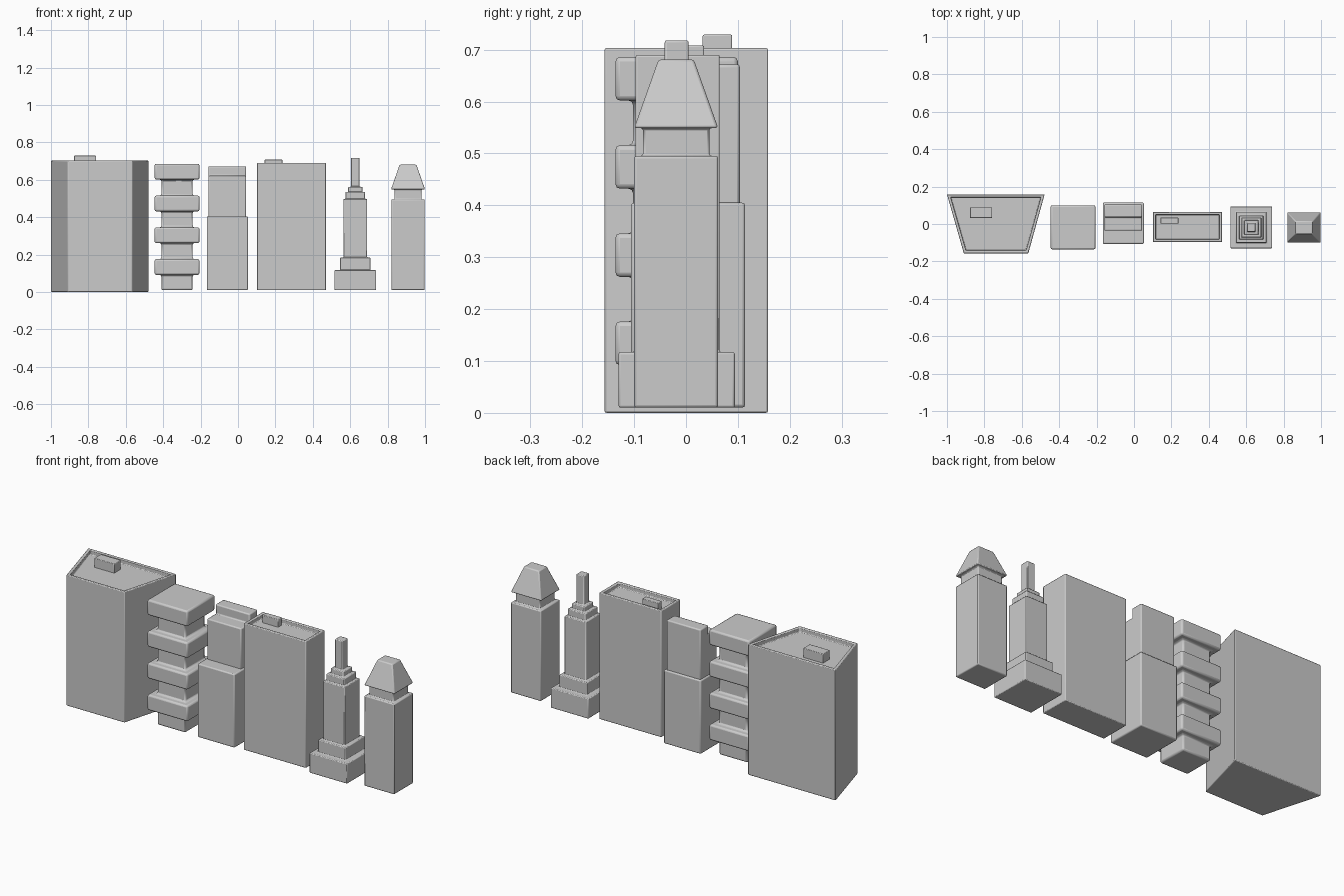
import bpy, bmesh

if "Cube" in bpy.data.objects:
    bpy.data.objects.remove(bpy.data.objects["Cube"])

def finish(name, bm, bevel):
    bmesh.ops.recalc_face_normals(bm, faces=bm.faces)
    mesh = bpy.data.meshes.new(name)
    bm.to_mesh(mesh)
    bm.free()
    ob = bpy.data.objects.new(name, mesh)
    bpy.context.collection.objects.link(ob)
    mod = ob.modifiers.new("soft_edges", 'BEVEL')
    mod.width = bevel
    mod.segments = 2
    mod.limit_method = 'ANGLE'
    bpy.ops.object.select_all(action='DESELECT')
    ob.select_set(True)
    bpy.context.view_layer.objects.active = ob
    bpy.ops.object.shade_smooth_by_angle()
    return ob

def loft(name, rings, bevel=0.005):
    """Closed solid through a list of equal-length point rings."""
    bm = bmesh.new()
    vs = [[bm.verts.new(p) for p in r] for r in rings]
    n = len(vs[0])
    for a, b in zip(vs, vs[1:]):
        for i in range(n):
            j = (i + 1) % n
            bm.faces.new((a[i], a[j], b[j], b[i]))
    bm.faces.new(vs[0][::-1])
    bm.faces.new(vs[-1])
    return finish(name, bm, bevel)

def rect(cx, cy, hx, hy, z):
    return [(cx - hx, cy - hy, z), (cx + hx, cy - hy, z),
            (cx + hx, cy + hy, z), (cx - hx, cy + hy, z)]

def box(name, x0, x1, y0, y1, z0, z1, bevel=0.005):
    c = ((x0 + x1) / 2, (y0 + y1) / 2, (x1 - x0) / 2, (y1 - y0) / 2)
    return loft(name, [rect(*c, z0), rect(*c, z1)], bevel)

def tower(name, cx, cy, tiers, bevel=0.005):
    """tiers: (half x, half y, z) going up the silhouette."""
    return loft(name, [rect(cx, cy, *t) for t in tiers], bevel)

# Wedge-shaped block with a sunken roof and a roof unit
outer = [(-0.91, -0.157), (-0.565, -0.157), (-0.478, 0.158), (-1.0, 0.158)]
inner = [(-0.898, -0.142), (-0.577, -0.142), (-0.498, 0.143), (-0.98, 0.143)]
loft("wedge_building", [[(x, y, z) for x, y in ring] for ring, z in
     ((outer, 0), (outer, 0.703), (inner, 0.703), (inner, 0.68))], 0.004)
box("wedge_roof_unit", -0.877, -0.758, 0.032, 0.089, 0.675, 0.729, 0.003)

# Stacked tower with overhanging floors
tiers = [(0.084, 0.084, 0.01)]
for k in range(4):
    z = 0.092 + 0.17 * k
    tiers += [(0.084, 0.084, z), (0.12, 0.118, z), (0.12, 0.118, z + 0.084)]
    if k < 3:
        tiers.append((0.084, 0.084, z + 0.084))
tower("stacked_tower", -0.326, -0.018, tiers, 0.009)

# Stepped block: low base with a two-step upper part
box("stepped_base", -0.167, 0.053, -0.106, 0.114, 0.01, 0.405, 0.006)
side = [(-0.036, 0.395), (0.104, 0.395), (0.104, 0.672), (0.036, 0.672),
        (0.036, 0.622), (-0.036, 0.622)]
loft("stepped_upper", [[(x, y, z) for y, z in side] for x in (-0.159, 0.044)], 0.006)

# Slab block with a sunken roof and a roof unit
tower("slab_building", 0.286, -0.016,
      [(0.185, 0.081, 0.01), (0.185, 0.081, 0.69),
       (0.17, 0.066, 0.69), (0.17, 0.066, 0.667)], 0.004)
box("slab_roof_unit", 0.142, 0.237, 0.002, 0.035, 0.66, 0.708, 0.003)

# Tapering tower with a square spire
steps = [(0.112, 0.112), (0.082, 0.184), (0.064, 0.498),
         (0.053, 0.535), (0.038, 0.563), (0.023, 0.718)]
steps[0] = (0.112, 0.117)
tiers, z = [], 0.01
for half, top in steps:
    tiers += [(half, half, z), (half, half, top)]
    z = top
tower("spire_tower", 0.627, -0.018, tiers, 0.004)

# Tower with a narrow neck and a flat-topped hip roof
tower("hip_roof_tower", 0.909, -0.019,
      [(0.089, 0.081, 0.01), (0.089, 0.081, 0.495), (0.073, 0.064, 0.495),
       (0.073, 0.064, 0.549), (0.091, 0.081, 0.549), (0.045, 0.034, 0.681)], 0.005)
